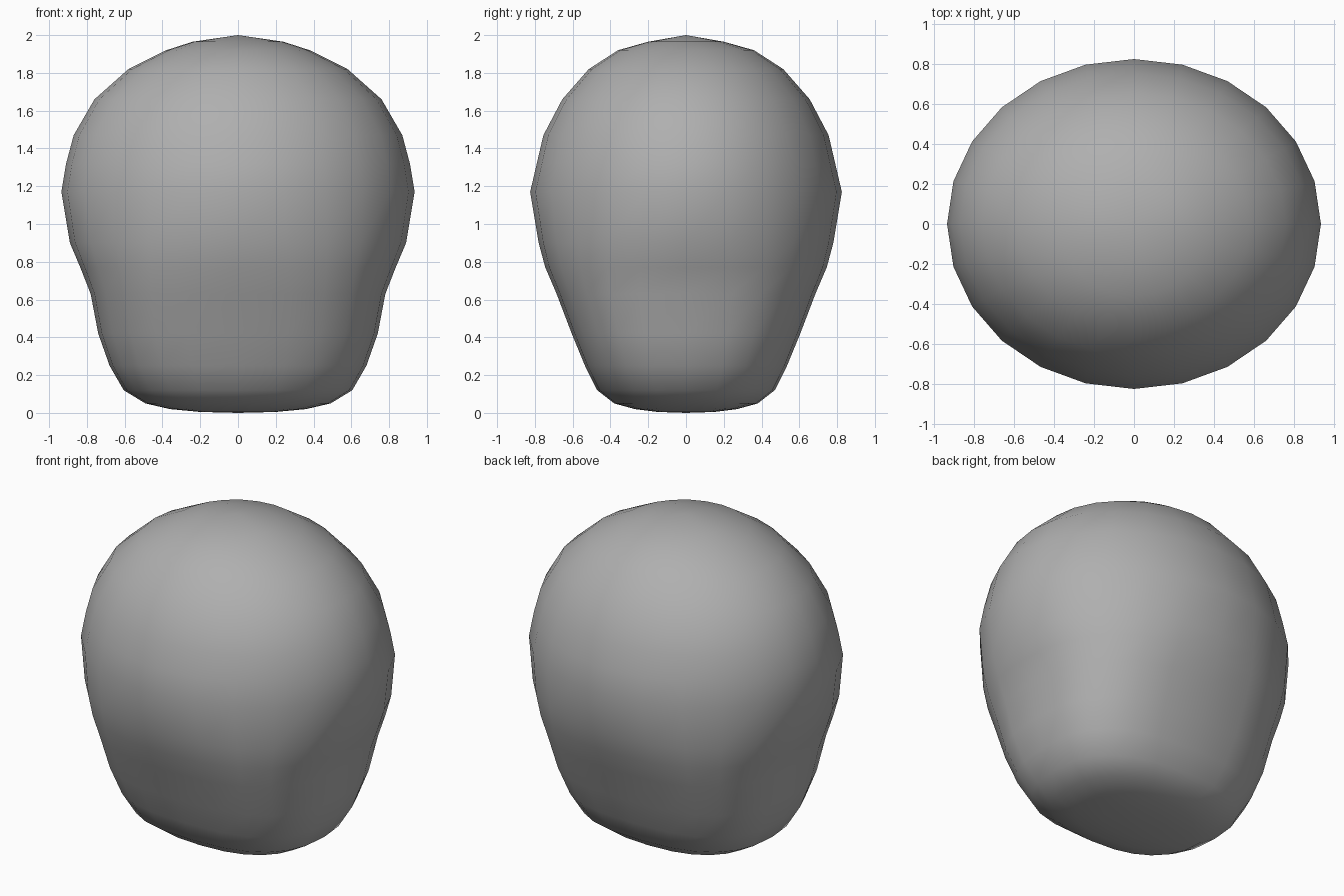
import bpy, bmesh
from math import cos, sin, pi, copysign

if "Cube" in bpy.data.objects:
    bpy.data.objects.remove(bpy.data.objects["Cube"])

SEGMENTS = 24

# Rings from base to crown: height, half width x, half depth y, squareness exponent
RINGS = [
    (0.005, 0.20, 0.15, 2.3),
    (0.02, 0.36, 0.27, 2.4),
    (0.05, 0.49, 0.38, 2.45),
    (0.12, 0.605, 0.47, 2.55),
    (0.25, 0.68, 0.535, 2.65),
    (0.42, 0.74, 0.605, 2.65),
    (0.63, 0.78, 0.685, 2.6),
    (0.77, 0.835, 0.745, 2.4),
    (0.90, 0.89, 0.78, 2.2),
    (1.17, 0.935, 0.825, 2.0),
    (1.32, 0.91, 0.79, 2.0),
    (1.47, 0.87, 0.755, 2.0),
    (1.66, 0.76, 0.655, 2.0),
    (1.82, 0.58, 0.515, 2.0),
    (1.92, 0.38, 0.36, 2.0),
    (1.965, 0.24, 0.20, 2.0),
]


def spow(v, e):
    return copysign(abs(v) ** e, v)


def ring(bm, z, a, b, n):
    angles = [2 * pi * i / SEGMENTS for i in range(SEGMENTS)]
    return [bm.verts.new((a * spow(cos(t), 2 / n), b * spow(sin(t), 2 / n), z))
            for t in angles]


# Rounded body lofted through the rings
bm = bmesh.new()
loops = [ring(bm, *r) for r in RINGS]
for low, high in zip(loops, loops[1:]):
    for i in range(SEGMENTS):
        j = (i + 1) % SEGMENTS
        bm.faces.new((low[i], low[j], high[j], high[i]))

# Close the base and crown with fans
base = bm.verts.new((0, 0, 0))
crown = bm.verts.new((0, 0, 2))
for i in range(SEGMENTS):
    j = (i + 1) % SEGMENTS
    bm.faces.new((base, loops[0][j], loops[0][i]))
    bm.faces.new((crown, loops[-1][i], loops[-1][j]))
for face in bm.faces:
    face.smooth = True

mesh = bpy.data.meshes.new("rounded_body")
bm.to_mesh(mesh)
bm.free()

# Dark grey surface
grey = bpy.data.materials.new("dark_grey")
grey.diffuse_color = (0.43, 0.43, 0.43, 1)
grey.use_nodes = True
grey.node_tree.nodes["Principled BSDF"].inputs["Base Color"].default_value = grey.diffuse_color
mesh.materials.append(grey)
bpy.context.collection.objects.link(bpy.data.objects.new("rounded_body", mesh))
